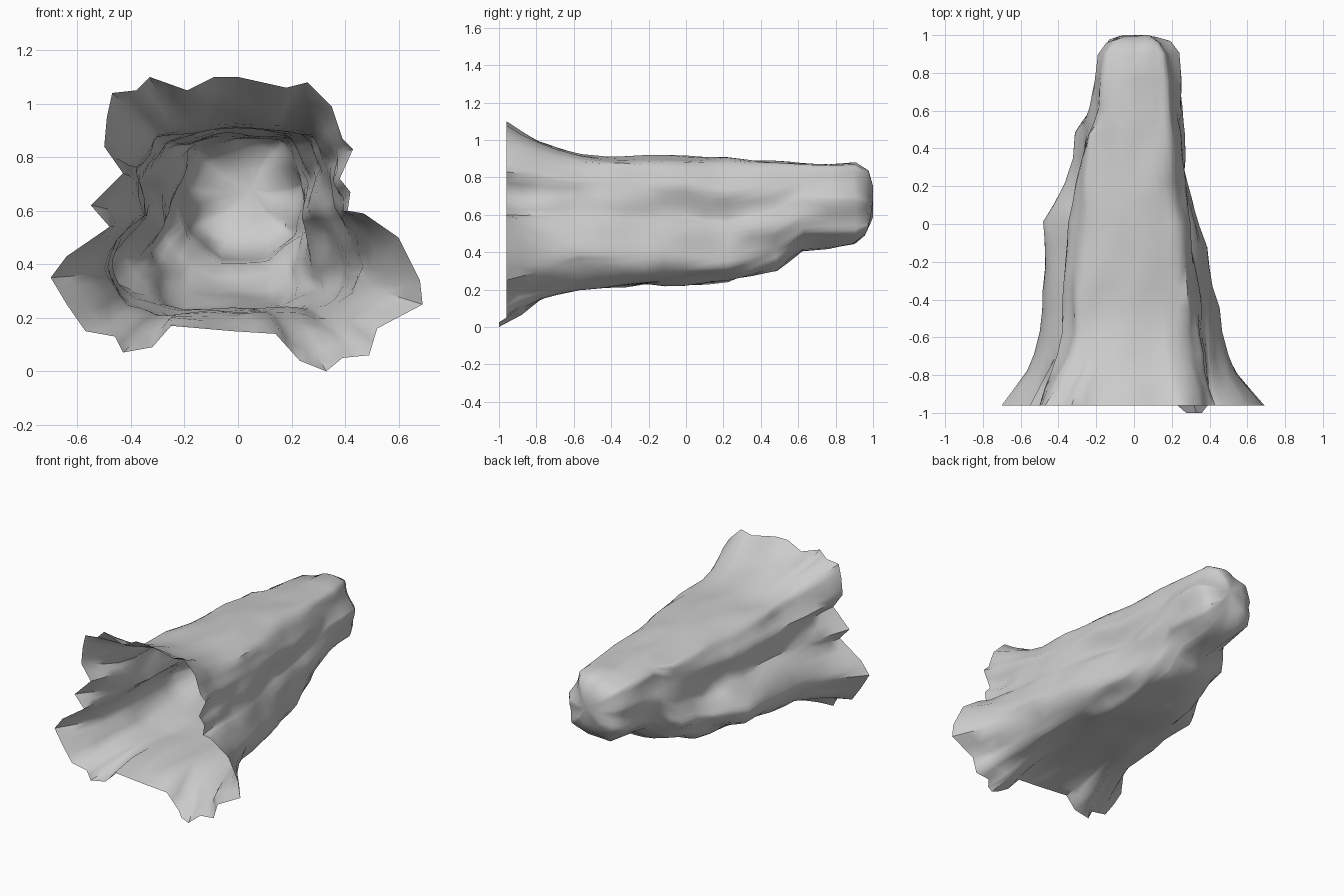
import bpy
import bmesh
from math import atan2, cos, sin, tau, radians
from mathutils import Vector, noise, geometry

default_cube = bpy.data.objects.get("Cube")
if default_cube:
    bpy.data.objects.remove(default_cube, do_unlink=True)

# Ragged mouth outline (x, z), clockwise from the upper left
mouth = [(-.33, 1.1), (-.19, 1.05), (-.09, 1.1), (0, 1.1), (.18, 1.06), (.26, 1.08),
         (.35, .99), (.39, .87), (.43, .83), (.38, .72), (.42, .67), (.41, .6),
         (.47, .59), (.6, .5), (.68, .34), (.69, .25), (.52, .16), (.49, .06),
         (.39, .05), (.33, 0), (.23, .04), (.14, .14), (-.02, .15), (-.25, .17),
         (-.32, .09), (-.43, .07), (-.46, .13), (-.57, .15), (-.64, .25), (-.7, .35),
         (-.64, .43), (-.48, .54), (-.55, .62), (-.43, .74), (-.5, .84),
         (-.49, .95), (-.47, 1.04), (-.38, 1.05)]

# Cross-sections of the tunnel, with two low side lobes that fade out
throat = [(-.3, .87), (-.12, .91), (.1, .91), (.27, .88), (.34, .78), (.35, .62),
          (.4, .52), (.46, .4), (.42, .27), (.3, .21), (.12, .24), (-.1, .23),
          (-.28, .21), (-.42, .25), (-.49, .38), (-.45, .5), (-.36, .58), (-.38, .75)]
middle = [(-.27, .86), (-.1, .91), (.1, .91), (.24, .87), (.29, .75), (.27, .58),
          (.32, .5), (.35, .36), (.29, .27), (.15, .22), (0, .24), (-.18, .22),
          (-.3, .26), (-.44, .32), (-.47, .42), (-.36, .55), (-.31, .62), (-.35, .75)]
rear = [(-.25, .86), (-.08, .9), (.1, .91), (.22, .87), (.28, .72), (.25, .56),
        (.29, .45), (.27, .32), (.17, .24), (0, .27), (-.15, .23), (-.28, .29),
        (-.36, .42), (-.27, .55), (-.3, .75)]
shelf = [(-.23, .85), (0, .89), (.19, .87), (.26, .72), (.25, .5), (.2, .34),
         (.1, .29), (-.05, .3), (-.2, .34), (-.33, .46), (-.25, .6), (-.24, .72)]
neck = [(-.2, .84), (0, .88), (.18, .86), (.25, .7), (.24, .5), (.12, .41),
        (-.08, .41), (-.19, .5), (-.23, .66)]
tip = [(-.15, .82), (0, .87), (.16, .87), (.24, .7), (.22, .5), (.1, .44),
       (-.08, .44), (-.17, .55), (-.19, .7)]

LOW, HIGH = Vector((0, .5)), Vector((.03, .66))
stations = [(-.96, mouth, LOW), (-.45, throat, LOW), (0, middle, LOW),
            (.22, rear, LOW), (.48, shelf, Vector((0, .58))),
            (.62, neck, HIGH), (.9, tip, HIGH)]

# Shared directions: every mouth corner plus the halfway directions
corners = sorted(atan2(z - LOW.y, x - LOW.x) % tau for x, z in mouth)
angles = []
for a, b in zip(corners, corners[1:] + [corners[0] + tau]):
    angles += [a, (a + b) / 2]


def trace(outline, centre):
    """Sample an outline along the shared directions."""
    pts = [Vector(p) for p in outline]
    ring = []
    for a in angles:
        far = centre + 3 * Vector((cos(a), sin(a)))
        hits = [geometry.intersect_line_line_2d(centre, far, p, q)
                for p, q in zip(pts, pts[1:] + pts[:1])]
        hits = [h for h in hits if h]
        ring.append(max(hits, key=lambda h: (h - centre).length) if hits
                    else min(pts, key=lambda p: abs((p - centre).angle(far - centre))))
    return ring


traced = [(y, trace(outline, c)) for y, outline, c in stations]

# Loft plan: rings between neighbouring stations, flaring quickly at the mouth
rings = []
for i, ((y0, r0), (y1, r1)) in enumerate(zip(traced, traced[1:])):
    steps = [0, .16, .34, .52, .76] if i == 0 else [0, .25, .5, .75] if i == 1 else [0, .5]
    for t in steps:
        ease = 1 - (1 - t) ** 2 if i == 0 else t
        rings.append((y0 + (y1 - y0) * t, [p.lerp(q, ease) for p, q in zip(r0, r1)]))
end = traced[-1][1]
rings.append((.9, end))
for y, size in ((.965, .8), (.995, .45)):
    rings.append((y, [HIGH.lerp(p, size) for p in end]))

bm = bmesh.new()
loops = []
for k, (y, ring) in enumerate(rings):
    loop = []
    for p in ring:
        v = Vector((p.x, y, p.y))
        if k == 0:
            v.y -= .04 if p.y < .03 else 0
        else:
            # Rocky unevenness, stretched along the tunnel
            wobble = noise.noise_vector(Vector((v.x * 7, v.y * 4, v.z * 7)))
            v += Vector((wobble.x * .03, wobble.y * .02, wobble.z * .022))
            v.y = min(v.y, 1)
        loop.append(bm.verts.new(v))
    loops.append(loop)

count = len(angles)
for near, far in zip(loops, loops[1:]):
    for j in range(count):
        n = (j + 1) % count
        bm.faces.new((near[j], near[n], far[n], far[j]))
apex = bm.verts.new((.05, 1, .68))
for j in range(count):
    bm.faces.new((loops[-1][j], loops[-1][(j + 1) % count], apex))
bmesh.ops.remove_doubles(bm, verts=bm.verts, dist=.004)
bmesh.ops.triangulate(bm, faces=[f for f in bm.faces if len(f.verts) > 3])
bmesh.ops.recalc_face_normals(bm, faces=bm.faces)

mesh = bpy.data.meshes.new("cave_tunnel")
bm.to_mesh(mesh)
bm.free()
cave = bpy.data.objects.new("cave_tunnel", mesh)
bpy.context.collection.objects.link(cave)

# Grey rock
rock = bpy.data.materials.new("grey_rock")
rock.use_nodes = True
colour = (.6, .6, .6, 1)
rock.diffuse_color = colour
rock.node_tree.nodes["Principled BSDF"].inputs["Base Color"].default_value = colour
mesh.materials.append(rock)

bpy.context.view_layer.objects.active = cave
cave.select_set(True)
bpy.ops.object.shade_smooth_by_angle(angle=radians(50))
